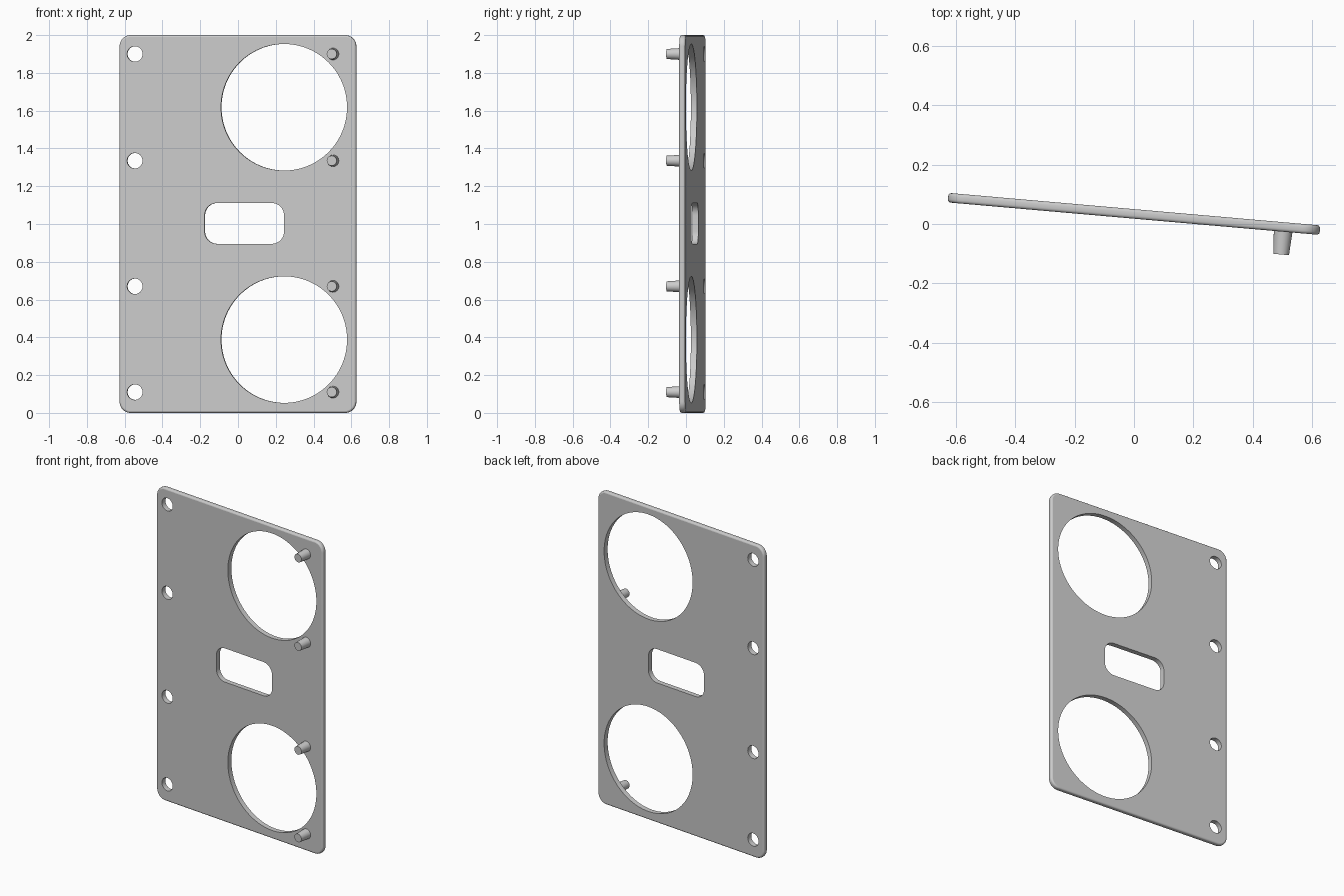
import bpy, bmesh
from math import sin, cos, pi, radians
from mathutils import Matrix

cube = bpy.data.objects.get("Cube")
if cube:
    bpy.data.objects.remove(cube)

THICK = 0.032
RIM = 0.01
TILT = Matrix.Translation((0, 0.034, 0)) @ Matrix.Rotation(radians(-5), 4, 'Z')
ROWS = (0.11, 0.67, 1.335, 1.9)

grey = bpy.data.materials.new("light_grey")
grey.use_nodes = True
grey.diffuse_color = (0.6, 0.6, 0.6, 1)
grey.node_tree.nodes["Principled BSDF"].inputs["Base Color"].default_value = grey.diffuse_color


def rounded_rect(cx, cz, hx, hz, r, steps=10):
    """Outline of a rounded rectangle; a circle when hx = hz = r."""
    pts = []
    for q, (sx, sz) in enumerate(((1, 1), (-1, 1), (-1, -1), (1, -1))):
        for i in range(steps + 1):
            a = (q + i / steps) * pi / 2
            pts.append((cx + sx * (hx - r) + r * cos(a),
                        cz + sz * (hz - r) + r * sin(a)))
    return pts


def circle(cx, cz, r, n):
    return [(cx + r * cos(2 * pi * i / n), cz + r * sin(2 * pi * i / n)) for i in range(n)]


def ring(bm, pts, y):
    return [bm.verts.new((x, y, z)) for x, z in pts]


def bridge(bm, a, b):
    for i in range(len(a)):
        j = (i + 1) % len(a)
        bm.faces.new((a[i], a[j], b[j], b[i])).smooth = True


def loop_edges(bm, loop):
    return [bm.edges.get((loop[i - 1], loop[i])) for i in range(len(loop))]


def add_object(name, bm):
    bmesh.ops.recalc_face_normals(bm, faces=bm.faces)
    mesh = bpy.data.meshes.new(name)
    bm.to_mesh(mesh)
    bm.free()
    mesh.materials.append(grey)
    ob = bpy.data.objects.new(name, mesh)
    bpy.context.collection.objects.link(ob)
    ob.matrix_world = TILT
    return ob


# Plate: rounded outer rim, straight hole walls, flat caps
bm = bmesh.new()
half = THICK / 2
rings = []
for side in (-1, 1):
    angles = [0, 1, 2, 3] if side < 0 else [3, 2, 1, 0]
    for k in angles:
        a = k / 3 * pi / 2
        inset = RIM * (1 - sin(a))
        y = side * (half - RIM + RIM * cos(a))
        rings.append(ring(bm, rounded_rect(0, 1, 0.629 - inset, 1 - inset, 0.06 - inset), y))
for a, b in zip(rings, rings[1:]):
    bridge(bm, a, b)
front, back = [rings[0]], [rings[-1]]

# Two large round openings, a central slot and four screw holes
holes = [circle(0.246, z, 0.335, 96) for z in (0.388, 1.618)]
holes.append(rounded_rect(0.035, 1.003, 0.211, 0.108, 0.065))
holes += [circle(-0.547, z, 0.041, 32) for z in ROWS]
for pts in holes:
    f, b = ring(bm, pts, -half), ring(bm, pts, half)
    bridge(bm, f, b)
    front.append(f)
    back.append(b)
for loops, direction in ((front, -1), (back, 1)):
    edges = [e for loop in loops for e in loop_edges(bm, loop)]
    result = bmesh.ops.triangle_fill(bm, edges=edges, use_beauty=True, normal=(0, direction, 0))
    for g in result["geom"]:
        if isinstance(g, bmesh.types.BMFace):
            g.smooth = False
add_object("plate", bm)

# Four tapered pegs on the front
for n, z in enumerate(ROWS, 1):
    bm = bmesh.new()
    length = 0.085
    place = Matrix.Translation((0.506, -half + 0.008 - length / 2, z)) @ Matrix.Rotation(pi / 2, 4, 'X')
    bmesh.ops.create_cone(bm, cap_ends=True, segments=24, radius1=0.032, radius2=0.0265,
                          depth=length, matrix=place)
    for face in bm.faces:
        face.smooth = len(face.verts) == 4
    add_object(f"peg_{n}", bm)
